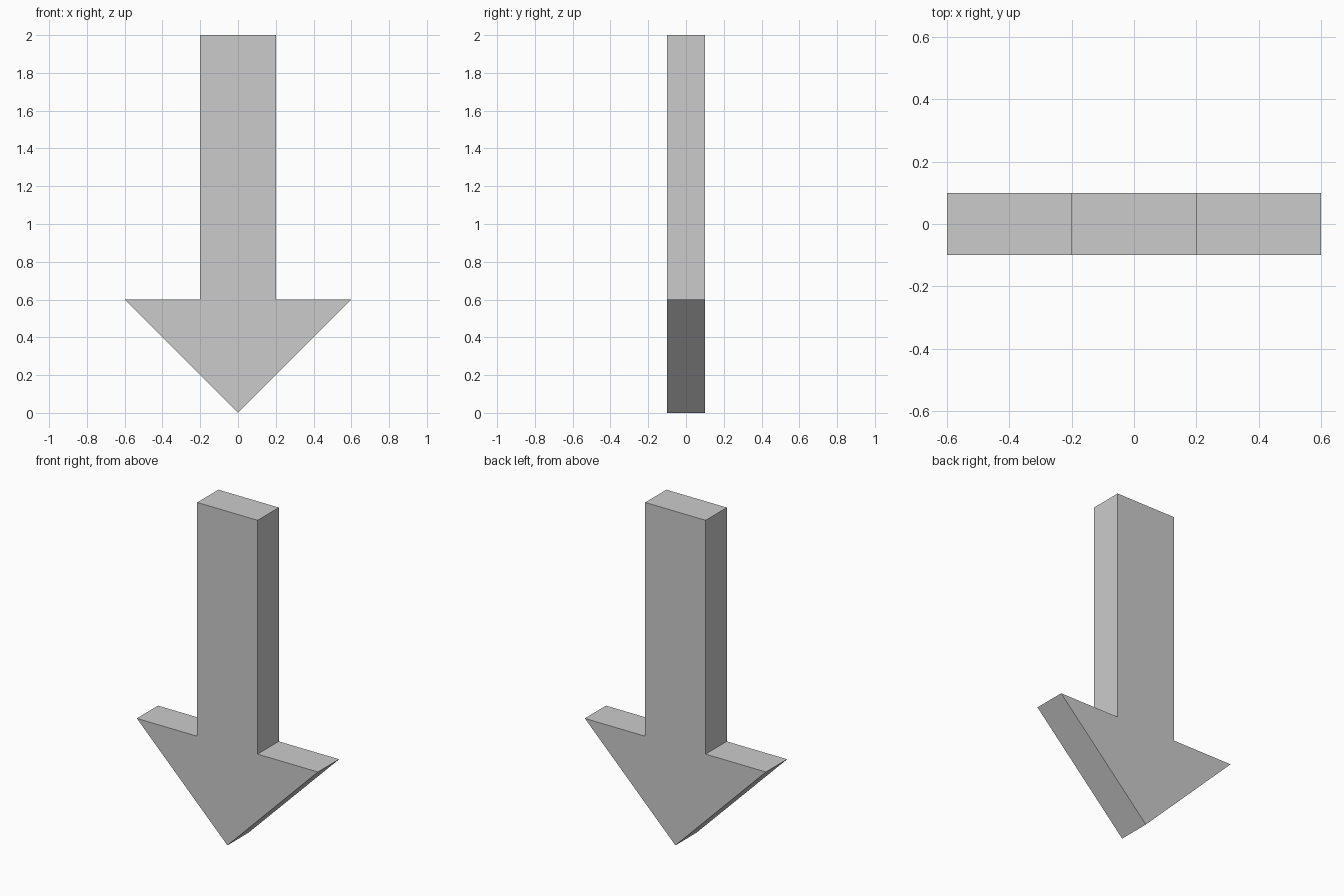
import bpy, bmesh

if "Cube" in bpy.data.objects:
    bpy.data.objects.remove(bpy.data.objects["Cube"])

HALF_DEPTH = 0.1
# Right half of the arrow outline (x, z), from tip to top
half = [(0.6, 0.6), (0.2, 0.6), (0.2, 2.0)]
outline = [(0.0, 0.0)] + half + [(-x, z) for x, z in reversed(half)]

# Arrow: outline face extruded from front to back
bm = bmesh.new()
face = bm.faces.new([bm.verts.new((x, -HALF_DEPTH, z)) for x, z in outline])
ext = bmesh.ops.extrude_face_region(bm, geom=[face], use_keep_orig=True)
verts = [g for g in ext["geom"] if isinstance(g, bmesh.types.BMVert)]
bmesh.ops.translate(bm, verts=verts, vec=(0, 2 * HALF_DEPTH, 0))
bmesh.ops.recalc_face_normals(bm, faces=bm.faces)

mesh = bpy.data.meshes.new("down_arrow")
bm.to_mesh(mesh)
bm.free()
bpy.context.collection.objects.link(bpy.data.objects.new("down_arrow", mesh))
